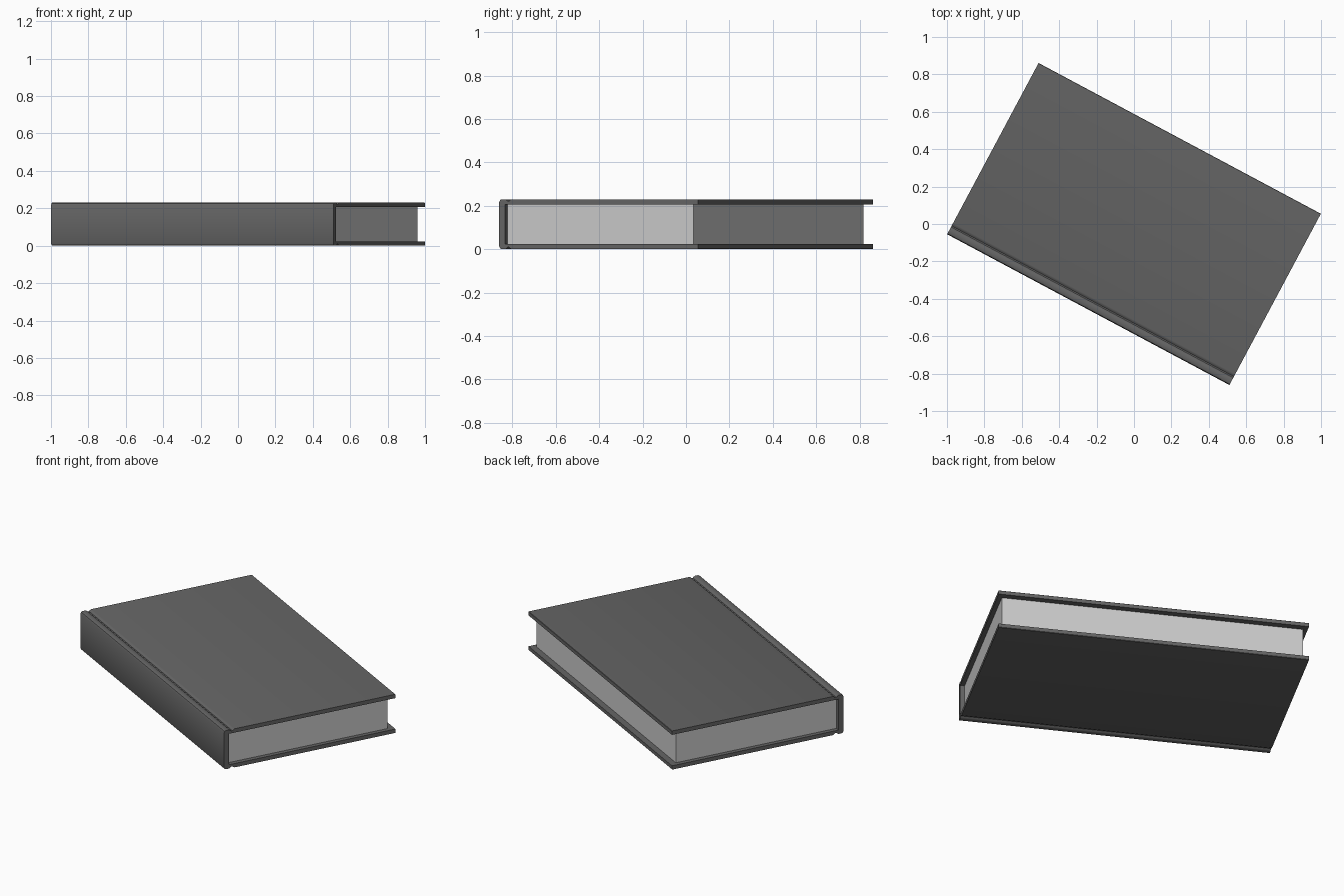
import bpy, bmesh, math

if "Cube" in bpy.data.objects:
    bpy.data.objects.remove(bpy.data.objects["Cube"])

L, W, H = 0.8555, 0.519, 0.23      # half length, half width, height
T = 0.023                          # board thickness
ANGLE = math.radians(-28.1)


def extrude_profile(name, profile, half_len, colour):
    """Extrude a closed (across, up) profile along the book's length."""
    bm = bmesh.new()
    face = bm.faces.new([bm.verts.new((-half_len, v, z)) for v, z in profile])
    ext = bmesh.ops.extrude_face_region(bm, geom=[face])
    moved = [g for g in ext["geom"] if isinstance(g, bmesh.types.BMVert)]
    bmesh.ops.translate(bm, verts=moved, vec=(2 * half_len, 0, 0))
    bmesh.ops.recalc_face_normals(bm, faces=bm.faces)
    mesh = bpy.data.meshes.new(name)
    bm.to_mesh(mesh)
    bm.free()
    obj = bpy.data.objects.new(name, mesh)
    bpy.context.collection.objects.link(obj)
    obj.rotation_euler.z = ANGLE
    mat = bpy.data.materials.new(name + "_colour")
    mat.diffuse_color = (*colour, 1)
    mat.use_nodes = True
    mat.node_tree.nodes["Principled BSDF"].inputs["Base Color"].default_value = mat.diffuse_color
    mesh.materials.append(mat)
    bpy.ops.object.select_all(action='DESELECT')
    obj.select_set(True)
    bpy.context.view_layer.objects.active = obj
    bpy.ops.object.shade_smooth_by_angle(angle=math.radians(35))
    return obj


# Cover: two boards joined by a rounded spine, with a hinge groove
lower = [(W, T), (W, 0.002), (W - 0.002, 0), (-W + 0.066, 0),
         (-W + 0.058, 0.003), (-W + 0.051, 0.009), (-W + 0.044, 0.009),
         (-W + 0.037, 0.003), (-W + 0.029, 0), (-W + 0.012, 0),
         (-W + 0.004, 0.004), (-W, 0.013)]
upper = [(v, H - z) for v, z in reversed(lower)]
inner = [(-W + 0.03, H - T), (-W + 0.03, T)]
extrude_profile("cover", lower + upper + inner, L, (0.13, 0.13, 0.13))

# Page block, set in from the three open edges
v0, v1 = -W + 0.028, W - 0.036
pages = [(v0, T - 0.002), (v1, T - 0.002), (v1, H - T + 0.002), (v0, H - T + 0.002)]
extrude_profile("pages", pages, L - 0.025, (0.8, 0.8, 0.8))
